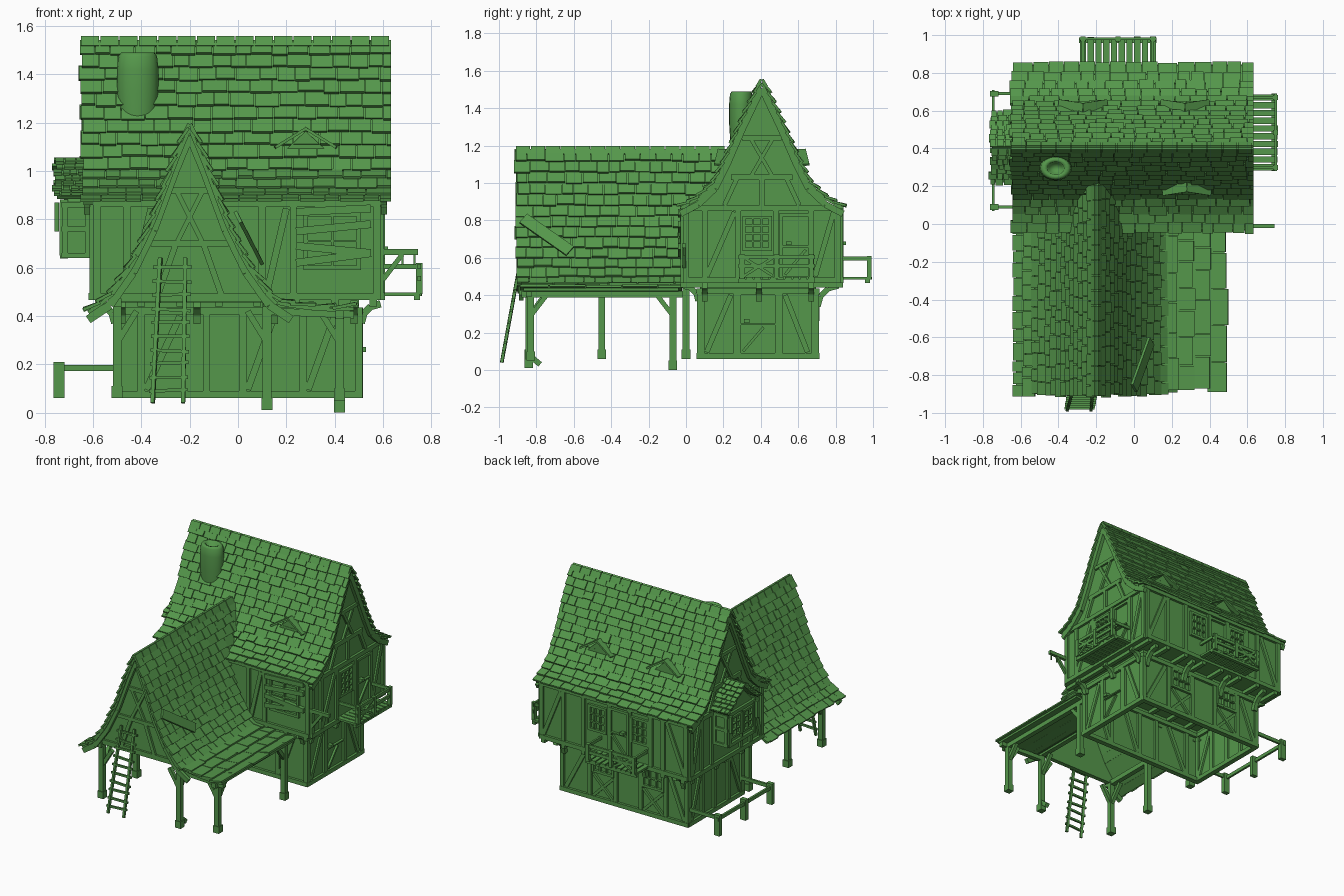
import bpy, bmesh, random
from math import pi, cos, sin
from mathutils import Vector as V, Matrix

random.seed(4)
if "Cube" in bpy.data.objects:
    bpy.data.objects.remove(bpy.data.objects["Cube"])

GREEN = (0.09, 0.31, 0.07, 1)
mat = bpy.data.materials.new("moss green")
mat.use_nodes = True
mat.diffuse_color = GREEN
mat.node_tree.nodes["Principled BSDF"].inputs["Base Color"].default_value = GREEN


def finish(bm, name, smooth=False):
    bmesh.ops.recalc_face_normals(bm, faces=bm.faces)
    me = bpy.data.meshes.new(name)
    bm.to_mesh(me)
    bm.free()
    me.materials.append(mat)
    ob = bpy.data.objects.new(name, me)
    bpy.context.collection.objects.link(ob)
    for p in me.polygons:
        p.use_smooth = smooth
    return ob


def bar(bm, a, b, w, h, up=(0, 0, 1)):
    """Box from a to b, w wide, h thick along up."""
    a, b = V(a), V(b)
    x = (b - a).normalized()
    y = V(up).cross(x)
    if y.length < 0.01:
        y = V((0, 1, 0)).cross(x)
    y.normalize()
    m = Matrix((x, y, x.cross(y))).transposed().to_4x4()
    size = Matrix.Diagonal((*((b - a).length, w, h), 1))
    bmesh.ops.create_cube(bm, size=1, matrix=Matrix.Translation((a + b) / 2) @ m @ size)


def prism(bm, pts, place, l0, l1):
    ends = [[bm.verts.new(place(d, z, l)) for d, z in pts] for l in (l0, l1)]
    bm.faces.new(ends[0])
    bm.faces.new(ends[1])
    for i in range(len(pts)):
        j = (i + 1) % len(pts)
        bm.faces.new((ends[0][i], ends[0][j], ends[1][j], ends[1][i]))


def resample(prof, n):
    """Points at equal arc length along a profile."""
    pts = [V(p) for p in prof]
    lens = [(q - p).length for p, q in zip(pts, pts[1:])]
    out = []
    for i in range(n + 1):
        t, k = sum(lens) * i / n, 0
        while k < len(lens) - 1 and t > lens[k]:
            t -= lens[k]
            k += 1
        out.append(pts[k].lerp(pts[k + 1], min(t / lens[k], 1)))
    return out


def roof(name, prof, place, lo, hi, rows, width):
    """Boarding with overlapping, uneven shingles; hi gives the end at each height."""
    bm = bmesh.new()
    pts = resample(prof, rows)
    for p, q in zip(pts, pts[1:]):
        end = hi(p.y)
        a, b = place(*p, 0), place(*q, 0)
        along = place(*p, 1) - a
        n = (b - a).cross(along).normalized()
        n = -n if n.z < 0 else n
        bar(bm, a + along * (lo + end) / 2, b + along * (lo + end) / 2, end - lo - 0.02, 0.015, n)
        l = lo + random.uniform(-0.012, 0.01)
        while l < end - 0.01:
            w = min(width * random.uniform(0.7, 1.3), end - l + 0.01)
            c = along * (l + w / 2)
            low = b + (b - a) * random.uniform(0.05, 0.22)
            bar(bm, a + c + n * 0.006, low + c + n * random.uniform(0.016, 0.024), w - 0.004, 0.013, n)
            l += w
    return finish(bm, name)


# Roof profiles: distance from ridge, height
MAIN = [(0, 1.535), (0.045, 1.44), (0.1, 1.325), (0.18, 1.14), (0.25, 1.0), (0.34, 0.915), (0.435, 0.865)]
WING = [(0, 1.175), (0.06, 1.03), (0.15, 0.785), (0.235, 0.61), (0.33, 0.475), (0.42, 0.415)]


def main_at(s):
    return lambda d, z, l: V((l, 0.405 + s * d, z))


def wing_at(s):
    return lambda d, z, l: V((-0.2 + s * d, l, z))


def wing_end(z):
    for (d0, z0), (d1, z1) in zip(MAIN, MAIN[1:]):
        if z0 >= z > z1:
            return 0.405 - d0 - (d1 - d0) * (z0 - z) / (z0 - z1) + 0.04
    return -0.03


for s, side in ((-1, "front"), (1, "back")):
    roof("main_roof_" + side, MAIN, main_at(s), -0.65, lambda z: 0.625, 14, 0.085)
roof("wing_roof_right", WING, wing_at(-1), -0.91, wing_end, 14, 0.08)
roof("wing_roof_left", WING[:-1] + [(0.36, 0.45)], wing_at(1), -0.91, wing_end, 13, 0.08)
LEAN = [(0.33, 0.462), (0.45, 0.435), (0.58, 0.425), (0.68, 0.43)]
roof("lean_to_roof", LEAN, wing_at(1), -0.88, lambda z: -0.03, 4, 0.16)

# Ridge caps
bm = bmesh.new()
for i in range(16):
    x = -0.65 + 0.08 * i
    for s in (-1, 1):
        bar(bm, (x, 0.405 + s * 0.015, 1.535), (x + 0.075, 0.405 + s * 0.015, 1.535), 0.045, 0.014, (0, s * 1.7, 1))
for i in range(14):
    y = -0.91 + 0.08 * i
    for s in (-1, 1):
        bar(bm, (-0.2 + s * 0.013, y, 1.175), (-0.2 + s * 0.013, y + 0.076, 1.175), 0.045, 0.014, (s * 2, 0, 1))
finish(bm, "ridge_caps")

# Storeys: lower one open underneath, upper one includes the attic
bm = bmesh.new()
bar(bm, (-0.5, 0.385, 0.265), (0.5, 0.385, 0.265), 0.62, 0.41)
bmesh.ops.delete(bm, geom=[f for f in bm.faces if f.calc_center_median().z < 0.07], context="FACES")
finish(bm, "lower_storey")
bm = bmesh.new()
half = [(0.42, 0.465), (0.42, 0.85)] + [(d, z - 0.02) for d, z in MAIN[-2:0:-1]]
prism(bm, half + [(0, 1.51)] + [(-d, z) for d, z in reversed(half)], main_at(1), -0.6, 0.59)
finish(bm, "upper_storey")
bm = bmesh.new()
half = [(d, z - 0.02) for d, z in WING[4:0:-1]]
prism(bm, half + [(0, 1.15)] + [(-d, z) for d, z in reversed(half)], wing_at(1), -0.85, -0.83)
finish(bm, "wing_gable")

# Walls: origin, sideways direction, outward direction
X, Y = V((1, 0, 0)), V((0, 1, 0))
WALLS = {
    "lower_front": (Y * 0.075, X, -Y), "lower_back": (Y * 0.695, X, Y),
    "lower_left": (X * 0.5, Y, X), "lower_right": (X * -0.5, Y, -X),
    "upper_front": (Y * -0.015, X, -Y), "upper_back": (Y * 0.825, X, Y),
    "upper_left": (X * 0.59, Y, X), "upper_right": (X * -0.6, Y, -X),
    "wing_front": (Y * -0.85, X, -Y),
}


def timber(bm, wall, s0, z0, s1, z1, w=0.03, d=0.03):
    o, u, n = WALLS[wall]
    bar(bm, o + u * s0 + V((0, 0, z0)), o + u * s1 + V((0, 0, z1)), w, d, n)


def frame(bm, wall, s, z, w, h, cols=1, rows=1, t=0.018):
    """Outer frame split by cross bars."""
    for i in range(cols + 1):
        x = s + w * i / cols
        timber(bm, wall, x, z, x, z + h, t if i in (0, cols) else t / 2, 0.036)
    for i in range(rows + 1):
        y = z + h * i / rows
        timber(bm, wall, s - t / 2, y, s + w + t / 2, y, t if i in (0, rows) else t / 2, 0.035)


def cross(bm, wall, s, z, w, h):
    timber(bm, wall, s, z, s + w, z + h, 0.02)
    timber(bm, wall, s, z + h, s + w, z, 0.02, 0.026)


# Timber framing: posts and slanted braces for each wall
PLAN = {
    "lower_front": ([-0.5, -0.4, -0.13, 0.02, 0.27, 0.5], [(-0.38, -0.24), (0.04, 0.15), (0.29, 0.4)]),
    "lower_back": ([-0.5, -0.33, -0.13, 0.07, 0.28, 0.5], [(-0.48, -0.36), (0.47, 0.31)]),
    "lower_left": ([0.085, 0.27, 0.5, 0.685], [(0.11, 0.24), (0.65, 0.53)]),
    "lower_right": ([0.085, 0.24, 0.4, 0.54, 0.685], [(0.1, 0.22), (0.66, 0.56)]),
    "upper_front": ([-0.585, -0.46, -0.1, 0.1, 0.23, 0.575], [(-0.44, -0.36), (0.12, 0.2)]),
    "upper_back": ([-0.585, -0.4, -0.3, -0.13, 0.03, 0.24, 0.4, 0.575], [(-0.57, -0.43), (0.56, 0.42)]),
    "upper_left": ([0.0, 0.1, 0.28, 0.48, 0.67, 0.81], [(0.11, 0.26), (0.69, 0.79)]),
    "upper_right": ([0.0, 0.13, 0.24, 0.57, 0.69, 0.81], [(0.02, 0.11), (0.79, 0.71)]),
}
for wall, (posts, braces) in PLAN.items():
    bm = bmesh.new()
    z0, z1 = (0.075, 0.42) if "lower" in wall else (0.48, 0.865)
    for s in posts:
        timber(bm, wall, s, z0, s, z1)
    for s0, s1 in braces:
        timber(bm, wall, s0, z0 + 0.02, s1, z1 - 0.02, 0.028, 0.026)
    for z in (z0, z1):
        timber(bm, wall, posts[0] - 0.015, z, posts[-1] + 0.015, z, 0.03, 0.036)
    finish(bm, wall + "_timbers")

# Gable timbers and barge boards
bm = bmesh.new()
for wall in ("upper_left", "upper_right"):
    timber(bm, wall, 0.24, 1.03, 0.57, 1.03)
    timber(bm, wall, 0.3, 1.24, 0.51, 1.24, 0.025)
    timber(bm, wall, 0.405, 0.88, 0.405, 1.03)
    cross(bm, wall, 0.35, 1.04, 0.11, 0.19)
    for s in (-1, 1):
        timber(bm, wall, 0.405 + s * 0.2, 0.88, 0.405 + s * 0.13, 1.03, 0.025)
timber(bm, "wing_front", -0.52, 0.475, 0.12, 0.475, 0.035)
timber(bm, "wing_front", -0.36, 0.7, -0.04, 0.7, 0.025)
timber(bm, "wing_front", -0.28, 0.92, -0.12, 0.92, 0.025)
cross(bm, "wing_front", -0.25, 0.71, 0.1, 0.2)
for s in (-1, 1):
    timber(bm, "wing_front", -0.2 + s * 0.13, 0.49, -0.2 + s * 0.06, 0.69, 0.025)
    for (d0, z0), (d1, z1) in zip(MAIN, MAIN[1:]):
        for x in (-0.625, 0.605):
            bar(bm, (x, 0.405 + s * d0, z0 - 0.03), (x, 0.405 + s * d1, z1 - 0.03), 0.035, 0.025, X)
    for (d0, z0), (d1, z1) in zip(WING, WING[1:]):
        bar(bm, (-0.2 + s * d0, -0.88, z0 - 0.03), (-0.2 + s * d1, -0.88, z1 - 0.03), 0.035, 0.025, Y)
finish(bm, "gable_timbers")

# Windows, doors and boards
bm = bmesh.new()
frame(bm, "upper_left", 0.31, 0.645, 0.14, 0.17, 3, 4)
for s in (-0.28, 0.06):
    frame(bm, "upper_back", s, 0.64, 0.13, 0.17, 3, 3)
for s in (-0.31, 0.09):
    cross(bm, "lower_back", s, 0.09, 0.16, 0.16)
    frame(bm, "lower_back", s, 0.27, 0.16, 0.13, 3, 2)
for wall, s, z, h in (("upper_left", 0.51, 0.49, 0.34), ("lower_left", 0.285, 0.08, 0.33), ("upper_back", -0.12, 0.49, 0.34)):
    frame(bm, wall, s, z, 0.15 if z > 0.2 else 0.2, h, 1, 2)
    timber(bm, wall, s + 0.02, z + 0.02, s + 0.13, z + h * 0.45, 0.015)
    timber(bm, wall, s + 0.025, z + h * 0.55, s + 0.055, z + h * 0.55, 0.02, 0.06)
frame(bm, "upper_front", 0.28, 0.6, 0.22, 0.22, 2, 2)
for z, dz in ((0.62, 0.04), (0.69, -0.03), (0.75, 0.03), (0.83, 0.015)):
    timber(bm, "upper_front", 0.24, z, 0.55, z + dz, 0.032, 0.055)
finish(bm, "doors_and_windows")

# Curved brackets and floor beams under the jetty
bm = bmesh.new()


def bracket(p, out, size):
    arc = [V(p) + out * size * (1 - cos(t)) + V((0, 0, size * sin(t))) for t in (0, pi / 6, pi / 3, pi / 2)]
    for a, b in zip(arc, arc[1:]):
        bar(bm, a, b, 0.03, 0.03, out)


for x in (-0.48, -0.17, 0.15, 0.48):
    bracket((x, 0.705, 0.34), Y, 0.11)
    bracket((x, 0.065, 0.37), -Y, 0.08)
for y in (0.1, 0.39, 0.67):
    bracket((0.51, y, 0.37), X, 0.08)
    bracket((-0.51, y, 0.37), -X, 0.08)
for i in range(8):
    x = -0.56 + 0.16 * i
    bar(bm, (x, -0.03, 0.455), (x, 0.84, 0.455), 0.03, 0.03)
finish(bm, "jetty_brackets")

# Wing posts with braces
bm = bmesh.new()
for x, y, z in ((-0.5, -0.84, 0.06), (-0.5, -0.45, 0.06), (-0.5, 0.0, 0.06), (0.12, -0.84, 0.01), (0.42, -0.83, 0.05), (0.42, -0.07, 0)):
    bar(bm, (x, y, z), (x, y, 0.46 if x < 0.3 else 0.42), 0.036, 0.036)
    bar(bm, (x, y, z), (x, y, z + 0.05), 0.046, 0.046)
    if y < -0.8 or z == 0:
        s = 1 if y < -0.5 else -1
        bar(bm, (x, y, 0.29), (x, y + s * 0.1, 0.42), 0.025, 0.025)
        bar(bm, (x, y, 0.29), (x + (0.08 if x < 0 else -0.08), y, 0.42), 0.025, 0.025)
bar(bm, (0.12, -0.84, 0.08), (0.12, -0.78, 0.03), 0.03, 0.03)
for x, z in ((-0.5, 0.455), (0.12, 0.455), (0.42, 0.405)):
    bar(bm, (x, -0.88, z), (x, -0.02, z), 0.035, 0.035)
bar(bm, (0.1, -0.84, 0.42), (0.48, -0.84, 0.405), 0.03, 0.03)
finish(bm, "wing_posts")

# Ladder
bm = bmesh.new()
foot, top = V((-0.29, -0.985, 0.04)), V((-0.27, -0.875, 0.64))
for s in (-1, 1):
    bar(bm, foot + X * s * 0.063, top + X * s * 0.052, 0.016, 0.016)
for i in range(10):
    p = foot.lerp(top, 0.08 + 0.095 * i)
    bar(bm, p - X * 0.08, p + X * 0.08 + V((0, 0, random.uniform(-0.01, 0.01))), 0.014, 0.014)
finish(bm, "ladder")

# Balconies
for name, o, u, n, w, rail in (("left_balcony", V((0.6, 0.28, 0.49)), Y, X, 0.41, 0.13),
                               ("back_balcony", V((-0.29, 0.83, 0.49)), X, Y, 0.41, 0.12)):
    bm = bmesh.new()
    Z = V((0, 0, 1))
    for i in range(10):
        p = o + u * (0.02 + (w - 0.04) * i / 9)
        bar(bm, p, p + n * (0.16 + random.uniform(-0.01, 0.005)), 0.033, 0.015)
    bar(bm, o + n * 0.14 - Z * 0.014, o + n * 0.14 + u * w - Z * 0.014, 0.025, 0.02)
    for s in (0.02, w / 2, w - 0.02):
        bar(bm, o + u * s + n * 0.15, o + u * s + n * 0.15 + Z * rail, 0.026, 0.026)
    for h in (0.5, 0.88):
        bar(bm, o + n * 0.15 + Z * rail * h, o + n * 0.15 + u * w + Z * rail * h, 0.014, 0.022)
    for s in (0.02, w - 0.02):
        bar(bm, o + u * s + Z * rail * 0.88, o + u * s + n * 0.15 + Z * rail * 0.88, 0.014, 0.022)
    for a, b in ((0.1, 0.85), (0.85, 0.1)):
        bar(bm, o + u * 0.03 + n * 0.15 + Z * rail * a, o + u * (w / 2 - 0.02) + n * 0.15 + Z * rail * b, 0.012, 0.015)
    finish(bm, name)

# Hoist arm
bm = bmesh.new()
bar(bm, (0.58, -0.01, 0.665), (0.745, -0.01, 0.665), 0.022, 0.025)
bar(bm, (0.6, -0.01, 0.55), (0.68, -0.01, 0.655), 0.018, 0.02)
for x in (0.68, 0.73):
    bar(bm, (x, -0.01, 0.66), (x, -0.01, 0.61), 0.008, 0.008)
finish(bm, "hoist_arm")

# Oriel with its own little gabled roof
bm = bmesh.new()
prism(bm, [(-0.15, 0.64), (0.15, 0.64), (0.15, 0.87), (0, 1.02), (-0.15, 0.87)], main_at(1), -0.72, -0.55)
WALLS["oriel"] = (X * -0.72, Y, -X)
frame(bm, "oriel", 0.265, 0.65, 0.28, 0.22, 2, 1, 0.025)
for s in (0.285, 0.42):
    frame(bm, "oriel", s, 0.7, 0.105, 0.14, 2, 3, 0.014)
for y in (0.255, 0.555):
    for x in (-0.715, -0.62):
        bar(bm, (x, y, 0.64), (x, y, 0.87), 0.025, 0.025)
    for z in (0.65, 0.76, 0.86):
        bar(bm, (-0.73, y, z), (-0.58, y, z), 0.025, 0.022)
    bar(bm, (-0.75, y, 0.75), (-0.75, y, 0.87), 0.02, 0.02)
finish(bm, "oriel")
for s, side in ((-1, "front"), (1, "back")):
    roof("oriel_roof_" + side, [(0, 1.045), (0.1, 0.95), (0.18, 0.89)], main_at(s), -0.76, lambda z: -0.59, 7, 0.04)

# Fence
bm = bmesh.new()
for y in (0.09, 0.39, 0.69):
    bar(bm, (-0.74, y, 0.06), (-0.74, y, 0.21), 0.045, 0.03)
bar(bm, (-0.745, 0.07, 0.18), (-0.745, 0.71, 0.18), 0.015, 0.025)
for y in (0.09, 0.69):
    bar(bm, (-0.76, y, 0.185), (-0.5, y, 0.185), 0.015, 0.025)
finish(bm, "fence")

# Roof vents and a loose plank
bm = bmesh.new()
for x, s in ((0.28, -1), (0.27, 1), (-0.27, 1)):
    prism(bm, [(-0.08, 1.09), (0.08, 1.09), (0, 1.165)], lambda d, z, l: V((x + d, 0.405 + s * l, z)), 0.12, 0.225)
    for e in (-1, 1):
        bar(bm, (x, 0.405 + s * 0.19, 1.175), (x + e * 0.13, 0.405 + s * 0.21, 1.095), 0.09, 0.012, (e * 0.6, 0, 1))
bar(bm, (0.0, -0.87, 0.81), (0.09, -0.62, 0.635), 0.065, 0.015, (0.9, 0, 0.45))
finish(bm, "vents_and_plank")

# Chimney, hollow at the top
bm = bmesh.new()
prof = [(0.07, 1.1), (0.076, 1.2), (0.086, 1.32), (0.086, 1.42), (0.08, 1.475), (0.068, 1.49), (0.045, 1.485), (0.035, 1.4), (0, 1.39)]
vs = [bm.verts.new((r, 0, z)) for r, z in prof]
es = [bm.edges.new(e) for e in zip(vs, vs[1:])]
bmesh.ops.spin(bm, geom=vs + es, cent=(0, 0, 0), axis=(0, 0, 1), angle=2 * pi, steps=20)
bmesh.ops.remove_doubles(bm, verts=bm.verts, dist=0.0005)
bmesh.ops.transform(bm, verts=bm.verts, matrix=Matrix.Translation((-0.415, 0.295, 0)) @ Matrix.Diagonal((1, 0.75, 1, 1)))
finish(bm, "chimney", True)
